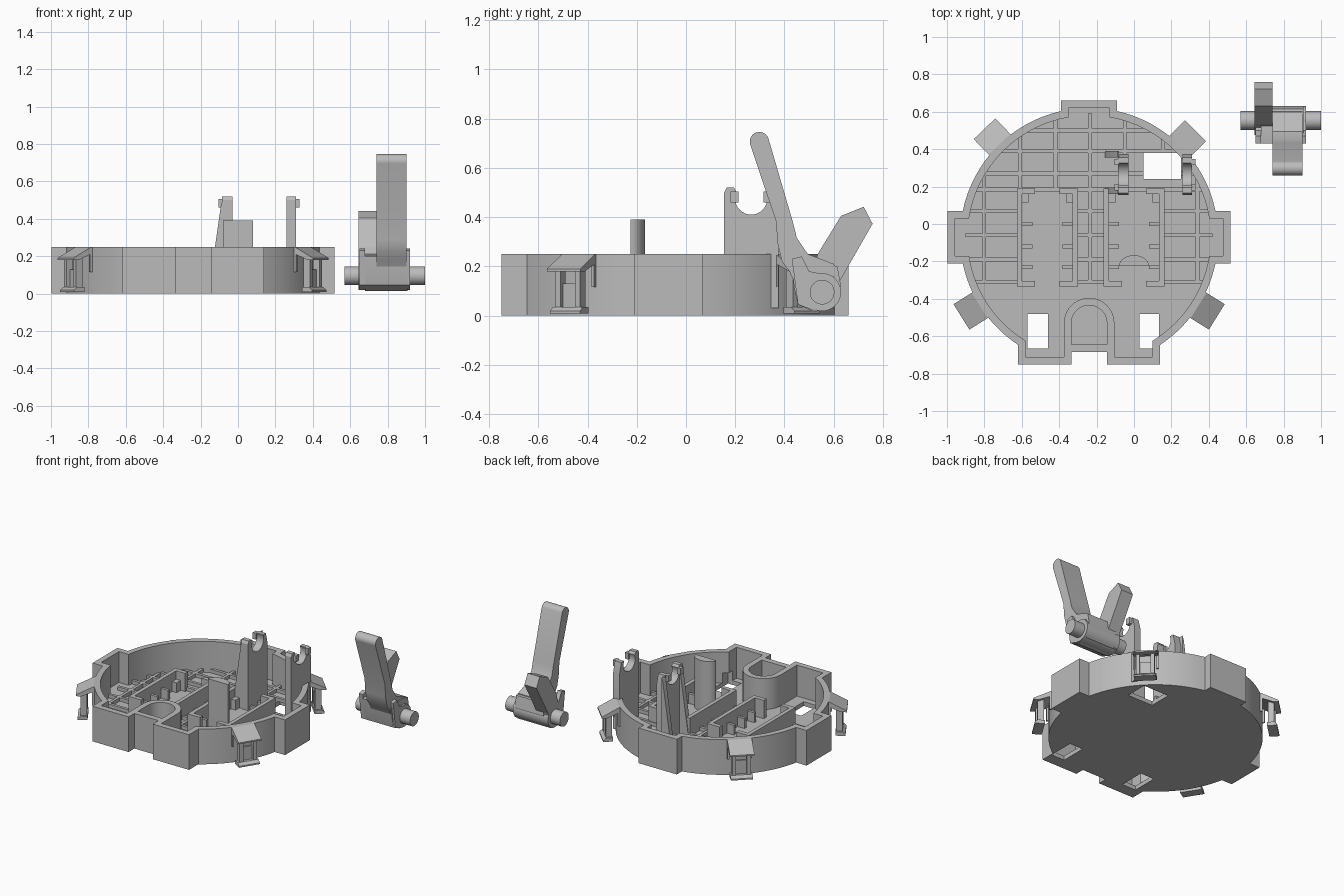
import bpy, bmesh
from math import sin, cos, asin, acos, sqrt, pi, radians
from mathutils import Matrix, Vector

cube = bpy.data.objects.get("Cube")
if cube:
    bpy.data.objects.remove(cube)

grey = bpy.data.materials.new("plain grey")
grey.use_nodes = True
grey.diffuse_color = (0.5, 0.5, 0.5, 1)
grey.node_tree.nodes["Principled BSDF"].inputs["Base Color"].default_value = (0.5, 0.5, 0.5, 1)

CX, CY = -0.24, -0.07      # tray centre
WALL, FLOOR, RIM = 0.04, 0.03, 0.25


def prism(bm, pts, lo, hi, axis="z"):
    """Extrude a 2D outline along an axis."""
    place = {"x": lambda a, b, h: (h, a, b),
             "y": lambda a, b, h: (a, h, b),
             "z": lambda a, b, h: (a, b, h)}[axis]
    rings = [[bm.verts.new(place(a, b, h)) for a, b in pts] for h in (lo, hi)]
    faces = [bm.faces.new(r) for r in rings]
    n = len(pts)
    for i in range(n):
        j = (i + 1) % n
        faces.append(bm.faces.new((rings[0][i], rings[0][j], rings[1][j], rings[1][i])))
    bmesh.ops.recalc_face_normals(bm, faces=faces)


def box(bm, x0, x1, y0, y1, z0, z1):
    prism(bm, [(x0, y0), (x1, y0), (x1, y1), (x0, y1)], z0, z1)


def arc(cx, cy, r, a0, a1, n):
    return [(cx + r * cos(a0 + (a1 - a0) * i / n), cy + r * sin(a0 + (a1 - a0) * i / n))
            for i in range(n + 1)]


def finish(bm, name, smooth=True):
    mesh = bpy.data.meshes.new(name)
    bm.to_mesh(mesh)
    bm.free()
    ob = bpy.data.objects.new(name, mesh)
    bpy.context.collection.objects.link(ob)
    mesh.materials.append(grey)
    bpy.ops.object.select_all(action="DESELECT")
    ob.select_set(True)
    bpy.context.view_layer.objects.active = ob
    if smooth:
        bpy.ops.object.shade_smooth_by_angle(angle=radians(25))
    return ob


def cut(ob, build):
    """Subtract whatever build() draws, then discard the cutter."""
    bm = bmesh.new()
    build(bm)
    cutter = finish(bm, "cutter", False)
    cutter.hide_render = True
    mod = ob.modifiers.new("cut", "BOOLEAN")
    mod.operation, mod.solver, mod.object = "DIFFERENCE", "EXACT", cutter
    bpy.context.view_layer.objects.active = ob
    bpy.ops.object.modifier_apply(modifier=mod.name)
    bpy.data.objects.remove(cutter)


def tray_outline(t):
    """Round outline with square tabs, inset by t."""
    r, back, side, front = 0.69 - t, 0.15 - t, 0.14 - t, 0.38 - t
    half = [(back, 0.73 - t)]
    half += arc(0, 0, r, acos(back / r), asin(side / r), 16)
    half += [(0.757 - t, side), (0.757 - t, -side)]
    half += arc(0, 0, r, -asin(side / r), -acos(front / r), 14)
    half += [(front, -0.68 + t), (0.095 + t, -0.68 + t), (0.095 + t, -0.615 + t)]
    full = half + [(-x, y) for x, y in reversed(half)]
    return [(x + CX, y + CY) for x, y in full]


# Tray shell with floor openings
bm = bmesh.new()
prism(bm, tray_outline(0), 0, RIM)
tray = finish(bm, "tray", False)
cut(tray, lambda b: prism(b, tray_outline(WALL), FLOOR, 0.4))


def openings(b):
    for x0, x1, y0, y1 in ((0.05, 0.25, 0.24, 0.4), (-0.57, -0.46, -0.665, -0.48),
                           (0.03, 0.135, -0.665, -0.48)):
        box(b, x0, x1, y0, y1, -0.1, 0.1)


cut(tray, openings)
bpy.ops.object.select_all(action="DESELECT")
tray.select_set(True)
bpy.ops.object.shade_smooth_by_angle(angle=radians(25))

# Arched pocket at the front
bm = bmesh.new()
outer = [(CX + 0.135, -0.66)] + arc(CX, -0.53, 0.135, 0, pi, 20) + [(CX - 0.135, -0.66)]
inner = [(CX - 0.095, -0.66)] + arc(CX, -0.53, 0.095, pi, 0, 20) + [(CX + 0.095, -0.66)]
prism(bm, outer + inner, FLOOR, RIM)
finish(bm, "front_arch")

# Low floor ribs
bm = bmesh.new()
RW, RIB = 0.01, 0.055


def rib_row(y, x0, x1):
    reach = sqrt(0.66 ** 2 - (y - CY) ** 2)
    box(bm, max(x0, CX - reach), min(x1, CX + reach), y - RW, y + RW, FLOOR, RIB)


def rib_column(x, y0, y1):
    reach = CY + sqrt(0.66 ** 2 - (x - CX) ** 2)
    box(bm, x - RW, x + RW, y0, min(y1, reach), FLOOR, RIB)


for y in (0.5, 0.39, 0.185):
    rib_row(y, -1, 1)
rib_row(0.27, -1, 0.05)
rib_row(0.27, 0.25, 1)
for y in (0.07, -0.06, -0.19, -0.31):
    for x0, x1 in ((-1, -0.61), (-0.31, -0.15), (0.15, 1)):
        rib_row(y, x0, x1)
for x in (-0.61, -0.42, -0.235, -0.05):
    rib_column(x, 0.185, 1)
rib_column(0.155, 0.4, 1)
for x in (-0.8, 0.34):
    rib_column(x, -0.32, 1)
rib_column(-0.235, -0.32, 0.185)
finish(bm, "floor_ribs", False)

# Two bays: mirrored side walls, end flanges and short stops
bm = bmesh.new()
for mid in (-0.463, 0):
    for s in (-1, 1):
        def part(a, b, y0, y1, top):
            box(bm, mid + min(s * a, s * b), mid + max(s * a, s * b), y0, y1, FLOOR, top)
        part(0.135, 0.163, -0.335, 0.19, 0.16)
        part(0.065, 0.14, 0.16, 0.19, 0.16)
        part(0.065, 0.14, -0.335, -0.305, 0.16)
        part(0.1, 0.14, 0.115, 0.165, 0.1)
        for y in (0, -0.12, -0.23):
            part(0.08, 0.14, y - 0.01, y + 0.01, 0.1)
finish(bm, "bay_walls", False)

# Half round post
bm = bmesh.new()
prism(bm, [(0.08 * cos(pi * i / 16), -0.225 + 0.058 * sin(pi * i / 16)) for i in range(17)],
      FLOOR, 0.39)
finish(bm, "half_round_post")

# Pivot brackets with open snap seats
profile = [(0.155, FLOOR), (0.375, FLOOR), (0.375, 0.43), (0.355, 0.505), (0.325, 0.505)]
profile += arc(0.265, 0.475, 0.065, radians(25), radians(-205), 20)
profile += [(0.2, 0.51), (0.195, 0.52), (0.165, 0.52), (0.155, 0.5)]
for name, x0, x1, lip0, lip1 in (("right_bracket", -0.085, -0.03, -0.105, -0.08),
                                 ("left_bracket", 0.26, 0.31, 0.305, 0.33)):
    bm = bmesh.new()
    prism(bm, profile, x0, x1, "x")
    for y in (0.18, 0.315):
        box(bm, lip0, lip1, y, y + 0.033, 0.46, 0.505)
    if x0 < 0:
        for y in (0.16, 0.355):
            prism(bm, [(-0.155, FLOOR), (-0.08, FLOOR), (-0.08, 0.5), (-0.09, 0.48)],
                  y, y + 0.035, "y")
    finish(bm, name)

# Spring clips around the rim, drawn outward along x then turned
for name, angle in (("back_right_clip", 134), ("back_left_clip", 45),
                    ("front_left_clip", -32), ("front_right_clip", 212)):
    bm = bmesh.new()
    prism(bm, [(0.66, 0.25), (0.69, 0.25), (0.805, 0.19), (0.805, 0.18), (0.77, 0.18), (0.66, 0.225)],
          -0.08, 0.08, "y")
    box(bm, 0.74, 0.755, -0.055, 0.055, 0.015, 0.13)
    for s in (-1, 1):
        y0, y1 = sorted((s * 0.035, s * 0.06))
        box(bm, 0.735, 0.775, y0, y1, 0.015, 0.2)
        y0, y1 = sorted((s * 0.068, s * 0.08))
        box(bm, 0.67, 0.7, y0, y1, 0.115, 0.23)
    prism(bm, [(0.73, 0.008), (0.795, 0.008), (0.795, 0.018), (0.775, 0.035), (0.73, 0.035)],
          -0.072, 0.072, "y")
    ob = finish(bm, name, False)
    ob.data.transform(Matrix.Translation(Vector((CX, CY, 0))) @ Matrix.Rotation(radians(angle), 4, "Z"))

# Separate lever: axle, hub, long arm, short arm
AY, AZ = 0.553, 0.095
bm = bmesh.new()
prism(bm, arc(AY, AZ, 0.05, 0, 2 * pi * 31 / 32, 31), 0.57, 1.0, "x")
finish(bm, "lever_axle")

bm = bmesh.new()
prism(bm, arc(AY, AZ, 0.077, 0, 2 * pi * 31 / 32, 31), 0.645, 0.92, "x")
block = [(0.43, 0.2), (0.55, 0.215), (0.615, 0.2), (0.63, 0.12), (0.6, 0.03),
         (0.52, 0.015), (0.455, 0.045), (0.44, 0.11)]
prism(bm, block, 0.68, 0.905, "x")
plate = [(0.43, 0.23), (0.47, 0.24), (0.5, 0.18), (0.6, 0.16), (0.6, 0.04), (0.52, 0.02),
         (0.455, 0.045)]
for x in (0.65, 0.89):
    prism(bm, plate, x, x + 0.03, "x")
finish(bm, "lever_hub")

bm = bmesh.new()
long_arm = arc(0.298, 0.707, 0.039, radians(18), radians(198), 12)
long_arm += [(0.365, 0.385), (0.373, 0.288), (0.39, 0.22), (0.42, 0.18), (0.48, 0.05),
             (0.55, 0.03), (0.61, 0.1), (0.6, 0.21), (0.495, 0.25), (0.45, 0.316), (0.434, 0.381)]
prism(bm, long_arm, 0.74, 0.9, "x")
finish(bm, "lever_long_arm")

bm = bmesh.new()
prism(bm, [(0.52, 0.02), (0.6, 0.03), (0.625, 0.14), (0.758, 0.373), (0.722, 0.442),
           (0.63, 0.405), (0.535, 0.25), (0.5, 0.12)], 0.645, 0.74, "x")
finish(bm, "lever_short_arm", False)
